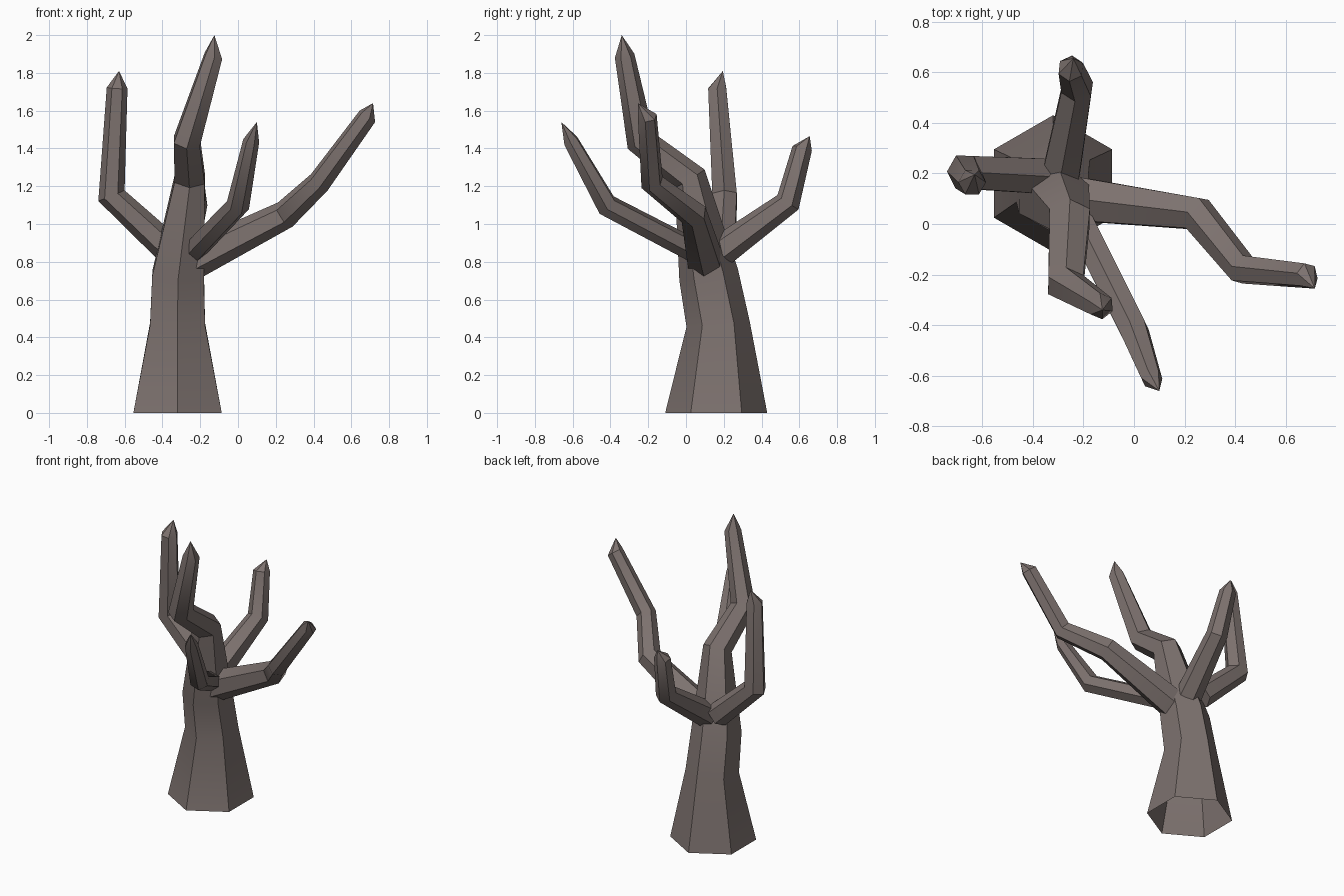
import bpy, bmesh, math
from mathutils import Vector, Quaternion

cube = bpy.data.objects.get("Cube")
if cube:
    bpy.data.objects.remove(cube, do_unlink=True)

bark = bpy.data.materials.new("grey_brown_bark")
bark.use_nodes = True
COLOUR = (0.205, 0.168, 0.158, 1)
bark.diffuse_color = COLOUR
bark.node_tree.nodes["Principled BSDF"].inputs["Base Color"].default_value = COLOUR
bark.node_tree.nodes["Principled BSDF"].inputs["Roughness"].default_value = 0.9

SIDES = 6


def limb(name, rings, tip, ref, level_start=False, cap_start=True):
    """Six-sided tapering tube through (x, y, z, radius) rings, ending in a point."""
    bm = bmesh.new()
    pts = [Vector(r[:3]) for r in rings] + [Vector(tip)]
    dirs = [(b - a).normalized() for a, b in zip(pts, pts[1:])]
    side = Vector(ref)
    loops = []
    for i, ring in enumerate(rings):
        # tilt each ring halfway between its neighbouring segments
        axis = dirs[0] if i == 0 else (dirs[i - 1] + dirs[i]).normalized()
        if i == len(rings) - 1:
            axis = dirs[i - 1]
        if i == 0 and level_start:
            axis = Vector((0, 0, 1))
        side = (side - axis * side.dot(axis)).normalized()
        loops.append([bm.verts.new(pts[i] + Quaternion(axis, math.tau * k / SIDES) @ side * ring[3])
                      for k in range(SIDES)])
    for a, b in zip(loops, loops[1:]):
        for k in range(SIDES):
            n = (k + 1) % SIDES
            bm.faces.new((a[k], a[n], b[n], b[k]))
    point = bm.verts.new(tip)
    for k in range(SIDES):
        bm.faces.new((loops[-1][k], loops[-1][(k + 1) % SIDES], point))
    if cap_start:
        bm.faces.new(loops[0][::-1])
    mesh = bpy.data.meshes.new(name)
    bm.to_mesh(mesh)
    bm.free()
    mesh.materials.append(bark)
    obj = bpy.data.objects.new(name, mesh)
    bpy.context.collection.objects.link(obj)
    bpy.ops.object.select_all(action="DESELECT")
    obj.select_set(True)
    bpy.context.view_layer.objects.active = obj
    bpy.ops.object.shade_smooth_by_angle(angle=math.radians(35))
    return obj


UP = (0, 0, 1)

# Trunk, open underneath, running on into the tallest branch
limb("trunk",
     [(-0.32, 0.16, 0, 0.27), (-0.32, 0.17, 0.47, 0.168), (-0.317, 0.12, 0.73, 0.158),
      (-0.255, 0.02, 1.24, 0.092), (-0.27, -0.24, 1.44, 0.08), (-0.13, -0.325, 1.89, 0.053)],
     (-0.125, -0.34, 2.0), (0, 1, 0), level_start=True, cap_start=False)

# Long branch reaching to the left
limb("left_branch",
     [(-0.23, 0.1, 0.81, 0.1), (0.25, 0.04, 1.05, 0.075),
      (0.43, -0.18, 1.22, 0.063), (0.685, -0.205, 1.57, 0.052)],
     (0.715, -0.255, 1.64), UP)

# Upright branch on the right
limb("right_branch",
     [(-0.38, 0.19, 0.88, 0.08), (-0.67, 0.205, 1.15, 0.075), (-0.64, 0.165, 1.72, 0.055)],
     (-0.63, 0.195, 1.81), UP)

# Front branch
limb("front_branch",
     [(-0.23, 0.04, 0.86, 0.063), (0.0, -0.42, 1.1, 0.062), (0.07, -0.61, 1.44, 0.043)],
     (0.1, -0.66, 1.54), UP)

# Back branch
limb("back_branch",
     [(-0.29, 0.19, 0.86, 0.085), (-0.225, 0.54, 1.115, 0.068), (-0.25, 0.615, 1.4, 0.053)],
     (-0.24, 0.655, 1.465), UP)
